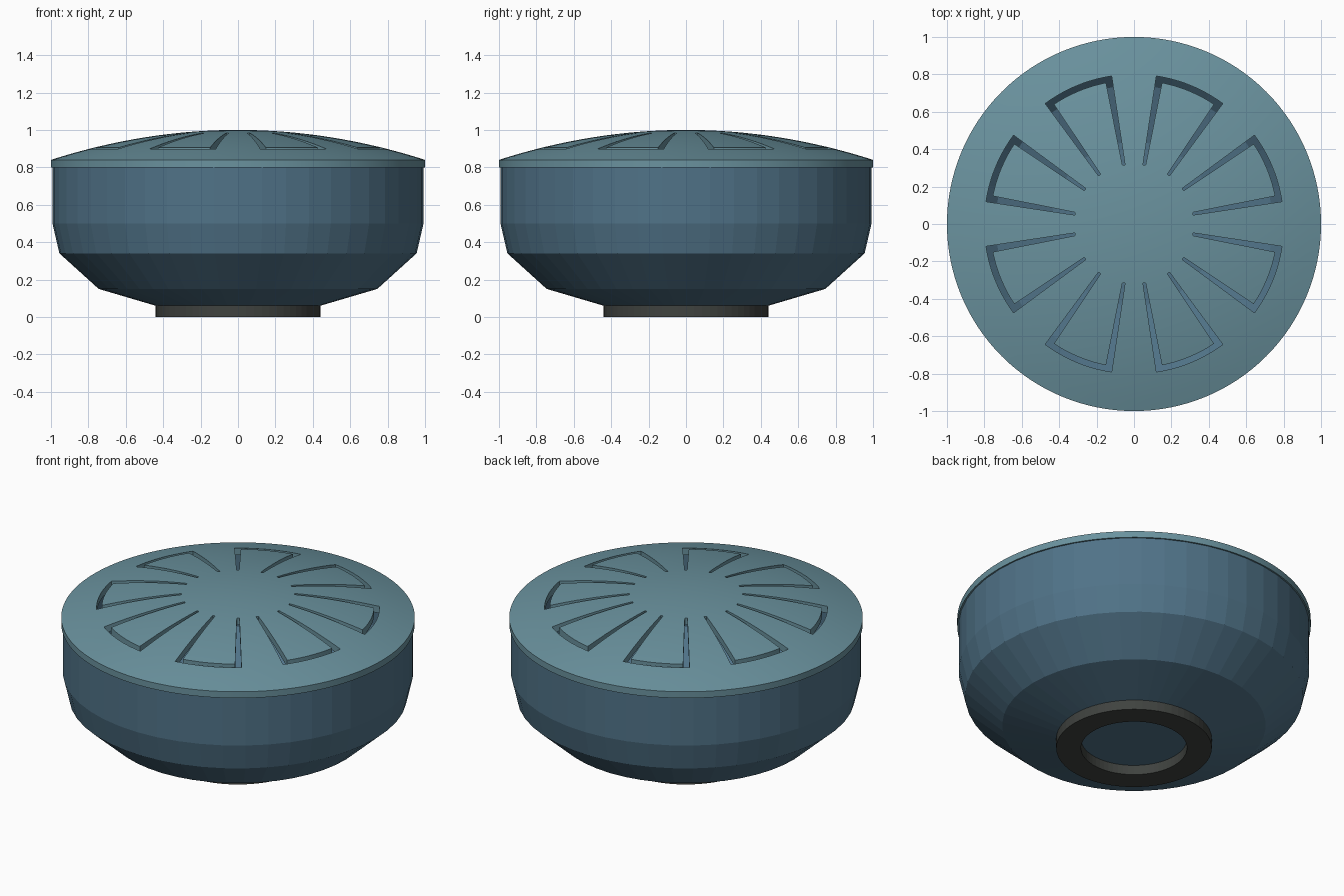
import bpy, bmesh, math
from math import sin, cos, radians, tau

if "Cube" in bpy.data.objects:
    bpy.data.objects.remove(bpy.data.objects["Cube"])


def material(name, rgb):
    m = bpy.data.materials.new(name)
    m.use_nodes = True
    m.diffuse_color = (*rgb, 1)
    m.node_tree.nodes["Principled BSDF"].inputs["Base Color"].default_value = (*rgb, 1)
    return m


def finish(name, bm, mat=None):
    bmesh.ops.recalc_face_normals(bm, faces=bm.faces)
    mesh = bpy.data.meshes.new(name)
    bm.to_mesh(mesh)
    bm.free()
    obj = bpy.data.objects.new(name, mesh)
    bpy.context.collection.objects.link(obj)
    if mat:
        mesh.materials.append(mat)
    return obj


def revolve(name, profile, segments, mat, closed=False):
    """Spin (radius, height) points about the z axis."""
    bm = bmesh.new()
    points = profile + profile[:1] if closed else profile
    verts = [bm.verts.new((r, 0, z)) for r, z in points]
    edges = [bm.edges.new(pair) for pair in zip(verts, verts[1:])]
    bmesh.ops.spin(bm, geom=verts + edges, cent=(0, 0, 0), axis=(0, 0, 1),
                   angle=tau, steps=segments)
    bmesh.ops.remove_doubles(bm, verts=bm.verts, dist=0.0001)
    return finish(name, bm, mat)


def select_only(obj):
    bpy.ops.object.select_all(action='DESELECT')
    obj.select_set(True)
    bpy.context.view_layer.objects.active = obj


lid_teal = material("lid teal", (0.145, 0.29, 0.345))
bowl_blue = material("bowl blue", (0.08, 0.17, 0.245))
foot_grey = material("foot dark grey", (0.05, 0.055, 0.05))

# Foot ring
revolve("foot_ring", [(0.30, 0), (0.44, 0), (0.44, 0.065), (0.30, 0.065)],
        64, foot_grey, closed=True)

# Faceted hollow bowl
bowl = revolve("bowl", [(0, 0.06), (0.44, 0.06), (0.745, 0.15), (0.955, 0.34),
                        (0.992, 0.5), (0.992, 0.81)], 48, bowl_blue)
wall = bowl.modifiers.new("wall", 'SOLIDIFY')
wall.thickness = 0.008
wall.offset = -1


# Domed lid with a constant thickness
def dome(r):
    return 1 - 0.16 * r * r


radii = [i / 16 for i in range(17)]
top = [(r, dome(r)) for r in radii]
under = [(r * 0.985, dome(r) - 0.04) for r in reversed(radii)]
lid = revolve("lid", top + [(1, 0.8)] + under, 128, lid_teal)

# Eight three-sided slots, each open towards the middle
OUTER, INNER, START = 0.8, 0.77, 0.32
WIDE, NARROW = radians(13.9), radians(11.3)


def arc(radius, half, centre, steps=10):
    return [(radius * cos(a), radius * sin(a)) for a in
            (centre + half * (2 * i / steps - 1) for i in range(steps + 1))]


bm = bmesh.new()
for k in range(8):
    c = (k + 0.5) * tau / 8
    outer = arc(START, WIDE, c, 1)[:1] + arc(OUTER, WIDE, c) + arc(START, WIDE, c, 1)[1:]
    inner = arc(START, NARROW, c, 1)[:1] + arc(INNER, NARROW, c) + arc(START, NARROW, c, 1)[1:]
    rows = [[bm.verts.new((x, y, 0.7)) for x, y in line] for line in (outer, inner)]
    faces = [bm.faces.new((rows[0][i], rows[0][i + 1], rows[1][i + 1], rows[1][i]))
             for i in range(len(outer) - 1)]
    up = bmesh.ops.extrude_face_region(bm, geom=faces, use_keep_orig=True)["geom"]
    bmesh.ops.translate(bm, vec=(0, 0, 0.4),
                        verts=[g for g in up if isinstance(g, bmesh.types.BMVert)])
cutter = finish("slot_cutter", bm)
cutter.hide_render = True

cut = lid.modifiers.new("slots", 'BOOLEAN')
cut.operation = 'DIFFERENCE'
cut.solver = 'EXACT'
cut.object = cutter
select_only(lid)
bpy.ops.object.modifier_apply(modifier=cut.name)
bpy.data.objects.remove(cutter)
bpy.ops.object.shade_smooth_by_angle(angle=radians(25))
